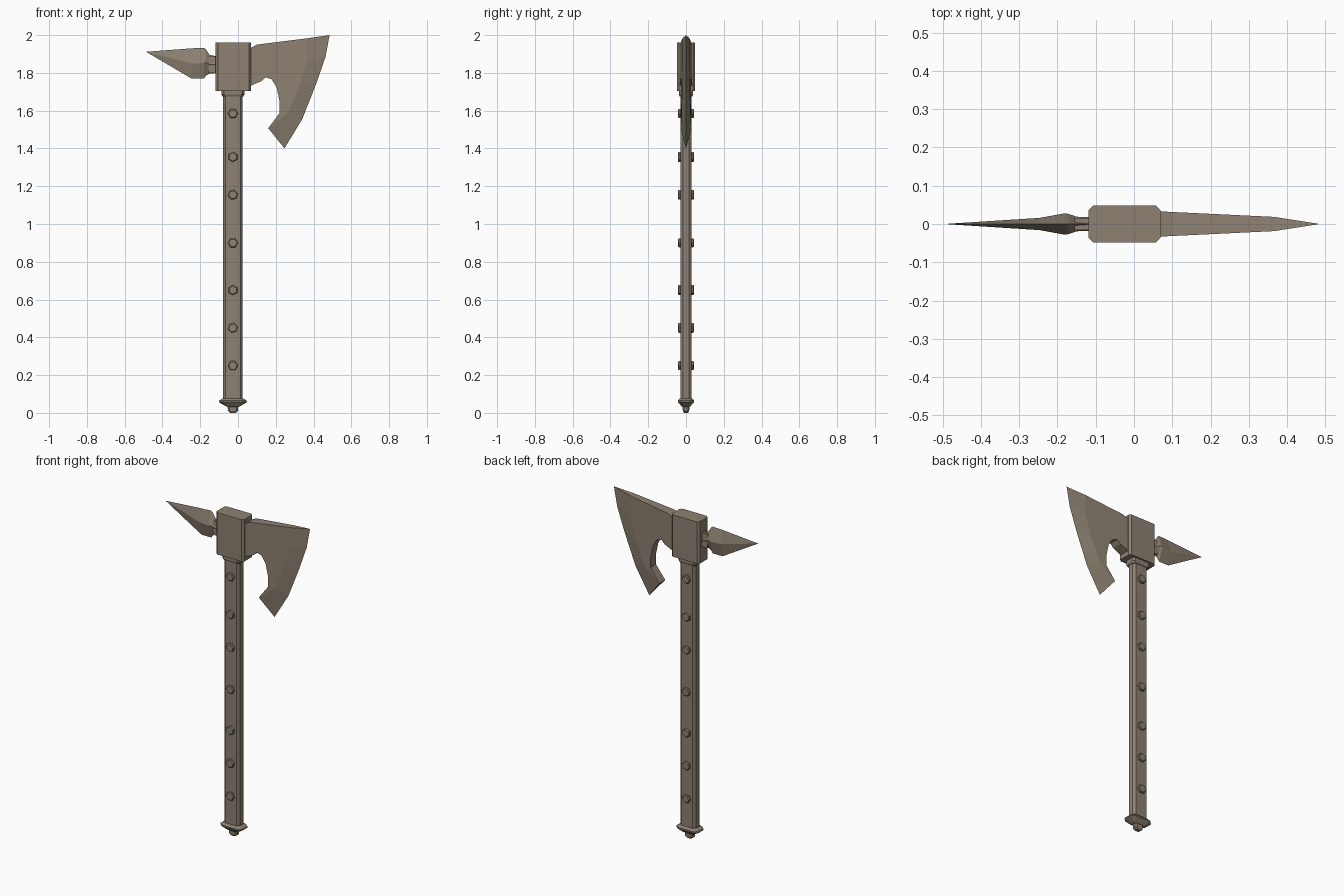
import bpy, bmesh, math

if "Cube" in bpy.data.objects:
    bpy.data.objects.remove(bpy.data.objects["Cube"])

mat = bpy.data.materials.new("worn_bronze_grey")
mat.diffuse_color = (0.27, 0.222, 0.17, 1)
mat.use_nodes = True
mat.node_tree.nodes["Principled BSDF"].inputs["Base Color"].default_value = mat.diffuse_color
CX = -0.027  # handle axis


def make(name, verts, faces):
    me = bpy.data.meshes.new(name)
    me.from_pydata(verts, [], faces)
    bm = bmesh.new()
    bm.from_mesh(me)
    bmesh.ops.remove_doubles(bm, verts=bm.verts, dist=1e-5)
    bmesh.ops.recalc_face_normals(bm, faces=bm.faces)
    bm.to_mesh(me)
    bm.free()
    me.materials.append(mat)
    ob = bpy.data.objects.new(name, me)
    bpy.context.collection.objects.link(ob)
    return ob


def loft(name, rings):
    """Skin a list of equal-length rings and cap both ends."""
    n = len(rings[0])
    verts = [v for r in rings for v in r]
    faces = [tuple(range(n)), tuple(range(len(verts) - n, len(verts)))]
    for k in range(len(rings) - 1):
        for i in range(n):
            j = (i + 1) % n
            faces.append((k*n + i, k*n + j, k*n + n + j, k*n + n + i))
    return make(name, verts, faces)


def octagon(z, hx, hy, cx, cy, x0=CX):
    """Rectangle with cut corners, at height z."""
    pts = [(hx, hy - cy), (hx - cx, hy), (cx - hx, hy), (-hx, hy - cy),
           (-hx, cy - hy), (cx - hx, -hy), (hx - cx, -hy), (hx, cy - hy)]
    return [(x0 + x, y, z) for x, y in pts]


# Shaft
loft("handle", [octagon(z, 0.052, 0.03, 0.013, 0.015) for z in (0.06, 1.69)])

# Collar below the head
loft("collar", [octagon(z, hx, hy, 0.013, 0.015) for z, hx, hy in
                ((1.675, 0.055, 0.033), (1.685, 0.061, 0.038), (1.71, 0.061, 0.038))])

# Head block
loft("head_block", [octagon(z, 0.094, 0.048, 0.012, 0.012, -0.025) for z in (1.705, 1.96)])

# Pommel: flared flange and small knob
loft("pommel", [octagon(z, hx, hy, hx * 0.3, hy * 0.45) for z, hx, hy in
                ((0.0, 0.014, 0.010), (0.01, 0.026, 0.017), (0.032, 0.028, 0.018),
                 (0.036, 0.040, 0.024), (0.057, 0.075, 0.043),
                 (0.065, 0.073, 0.043), (0.077, 0.053, 0.031))])

# Hexagonal rivets passing through the handle
for k, z in enumerate((0.25, 0.45, 0.65, 0.9, 1.155, 1.355, 1.585)):
    rings = []
    for y, r in ((-0.043, 0.022), (-0.038, 0.027), (0.038, 0.027), (0.043, 0.022)):
        rings.append([(CX + r * math.cos(a + 0.25 * (k % 3)), y, z + r * math.sin(a + 0.25 * (k % 3)))
                      for a in (i * math.pi / 3 for i in range(6))])
    loft("rivet_%d" % (k + 1), rings)

# Back spike: diamond sections from the neck to the tip
spike = []
for x, top, bottom, hy in ((-0.17, 1.925, 1.785, 0.026), (-0.18, 1.933, 1.77, 0.028),
                           (-0.246, 1.93, 1.77, 0.016), (-0.484, 1.912, 1.910, 0.0008)):
    mid = (top + bottom) / 2
    spike.append([(x, 0, top), (x, hy, mid), (x, 0, bottom), (x, -hy, mid)])
neck = [[(-0.10, 0, 1.886), (-0.10, 0.018, 1.843), (-0.10, 0, 1.80), (-0.10, -0.018, 1.843)],
        [(-0.15, 0, 1.895), (-0.15, 0.019, 1.845), (-0.15, 0, 1.796), (-0.15, -0.019, 1.845)]]
loft("back_spike", neck + spike)
loft("spike_neck", [[(x, 0.016, 1.886), (x, 0.016, 1.80), (x, -0.016, 1.80), (x, -0.016, 1.886)]
                    for x in (-0.10, -0.155)])

# Bearded blade: tapered plate plus ground cutting edge
back = [(0.16, 1.507), (0.22, 1.587), (0.22, 1.65), (0.204, 1.724), (0.177, 1.767),
        (0.145, 1.777), (0.124, 1.756), (0.05, 1.725), (0.05, 1.922), (0.10, 1.95)]
bevel = [(0.365, 1.983), (0.365, 1.86), (0.325, 1.73), (0.265, 1.59)]
edge = [(0.485, 2.0), (0.463, 1.883), (0.415, 1.745), (0.34, 1.555), (0.246, 1.40)]
plate = back + bevel
n, m = len(plate), len(back)
verts = []
for side in (-1, 1):
    verts += [(x, side * (0.033 - 0.048 * (x - 0.066)), z) for x, z in plate]
verts += [(x, 0, z) for x, z in edge]
faces = []
for s in (0, n):
    faces.append(tuple(range(s, s + n)))
    for i in range(4):
        faces.append((s + (m + i), s + (m + i + 1) % n, 2*n + i + 1, 2*n + i))
for i in range(m):
    faces.append((i, i + 1, n + i + 1, n + i))          # rim of the plate
faces.append((m, n + m, 2*n))                           # top of the ground edge
faces.append((0, n, 2*n + 4))                           # bottom of the beard
make("axe_blade", verts, faces)
